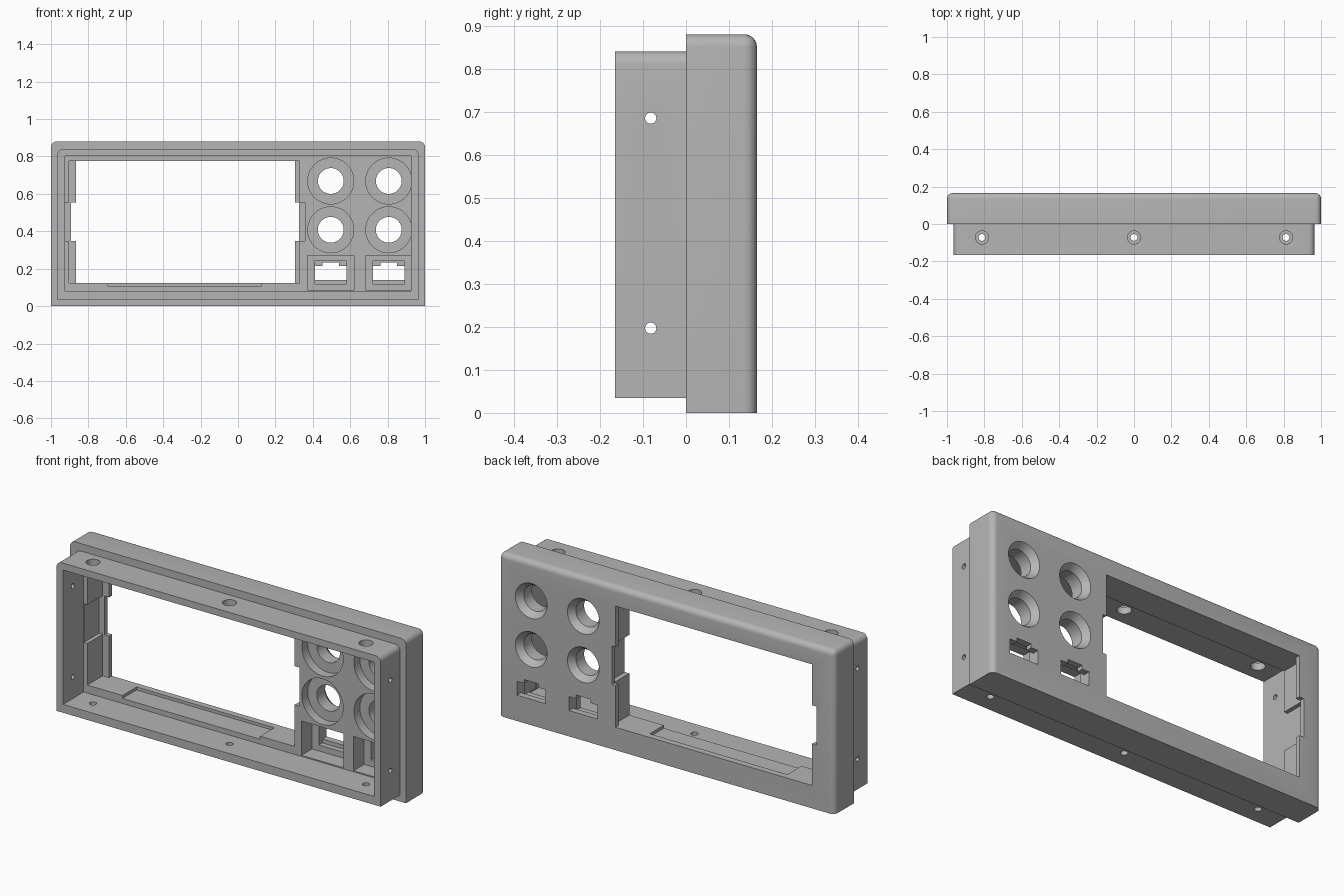
import bpy, bmesh, math
from mathutils import Matrix, Vector

cube = bpy.data.objects.get("Cube")
if cube:
    bpy.data.objects.remove(cube, do_unlink=True)

gray = bpy.data.materials.new("plastic gray")
gray.use_nodes = True
color = (0.46, 0.46, 0.46, 1)
gray.diffuse_color = color
gray.node_tree.nodes["Principled BSDF"].inputs["Base Color"].default_value = color


def finish(bm, name):
    mesh = bpy.data.meshes.new(name)
    bm.to_mesh(mesh)
    bm.free()
    mesh.materials.append(gray)
    obj = bpy.data.objects.new(name, mesh)
    bpy.context.collection.objects.link(obj)
    return obj


def box(name, x, y, z, round_rule=None, radius=0.03):
    """Box from three (low, high) spans; edges picked by round_rule are rounded."""
    bm = bmesh.new()
    bmesh.ops.create_cube(bm, size=1)
    for v in bm.verts:
        v.co = Vector([s[0] if c < 0 else s[1] for c, s in zip(v.co, (x, y, z))])
    if round_rule:
        edges = [e for e in bm.edges
                 if round_rule((e.verts[0].co + e.verts[1].co) / 2)]
        bmesh.ops.bevel(bm, geom=edges, offset=radius, segments=6,
                        profile=0.5, affect='EDGES')
    return finish(bm, name)


def rod(name, axis, center, length, r, r_end=None):
    """Cylinder or cone centred on a point; r_end is the radius at the + end."""
    bm = bmesh.new()
    turn = {'X': Matrix.Rotation(math.pi / 2, 4, 'Y'),
            'Y': Matrix.Rotation(-math.pi / 2, 4, 'X'),
            'Z': Matrix.Identity(4)}[axis]
    bmesh.ops.create_cone(bm, cap_ends=True, segments=48, radius1=r,
                          radius2=r if r_end is None else r_end, depth=length,
                          matrix=Matrix.Translation(center) @ turn)
    return finish(bm, name)


def combine(target, tool, operation='DIFFERENCE'):
    tool.hide_render = True
    mod = target.modifiers.new("bool", 'BOOLEAN')
    mod.operation = operation
    mod.solver = 'EXACT'
    mod.object = tool
    bpy.context.view_layer.objects.active = target
    bpy.ops.object.modifier_apply(modifier=mod.name)
    bpy.data.objects.remove(tool, do_unlink=True)


# Rear bezel with rounded top, sides and back, and the narrower front sleeve
housing = box("panel_housing", (-1, 1), (0, 0.165), (0, 0.88),
              lambda m: m.y > 0.05 and m.z > 0.1)
sleeve = box("sleeve", (-0.965, 0.965), (-0.165, 0.05), (0.035, 0.84),
             lambda m: abs(m.x) > 0.9 and m.z > 0.8)
combine(housing, sleeve, 'UNION')

FACE = 0.01   # front of the thick rear panel
OUT = 0.2     # beyond the back


def cut_box(x, y, z):
    combine(housing, box("cutter", x, y, z))


def cut_rod(*args):
    combine(housing, rod("cutter", *args))


# Hollow of the sleeve
cut_box((-0.926, 0.926), (-OUT, FACE), (0.08, 0.803))

# Display window: deep pocket, thin back lip, side notches
bottom, top = 0.123, 0.775
cut_box((-0.904, 0.33), (-0.05, 0.14), (bottom, top))
cut_box((-0.866, 0.305), (-0.05, OUT), (bottom, top))
cut_box((-0.925, 0.358), (-0.05, 0.14), (0.347, 0.555))
cut_box((-0.893, 0.326), (-0.05, OUT), (0.347, 0.555))
# Shallow recess in the window sill
cut_box((-0.695, 0.125), (-0.05, 0.13), (0.107, 0.2))

for x in (0.496, 0.806):
    # Round connector holes with front pocket and flared back
    for z in (0.669, 0.408):
        cut_rod('Y', (x, -0.02, z), 0.16, 0.123)
        cut_rod('Y', (x, 0.1, z), 0.3, 0.069)
        cut_rod('Y', (x, 0.15, z), 0.04, 0.069, 0.098)
    # Socket pocket, inner step and keyed opening
    cut_box((x - 0.125, x + 0.124), (-0.05, 0.1), (0.086, 0.27))
    cut_box((x - 0.085, x + 0.085), (0.05, 0.13), (0.118, 0.24))
    cut_box((x - 0.085, x + 0.085), (0.05, OUT), (0.139, 0.214))
    cut_box((x - 0.043, x + 0.043), (0.05, OUT), (0.16, 0.234))

# Screw holes: wide in the top wall, narrow in the bottom wall
for x in (-0.813, 0, 0.813):
    cut_rod('Z', (x, -0.072, 0.82), 0.12, 0.035)
    cut_rod('Z', (x, -0.072, 0.05), 0.12, 0.018)

# Small screw holes through both side walls
for side in (-1, 1):
    for z in (0.197, 0.685):
        cut_rod('X', (side * 0.95, -0.082, z), 0.1, 0.013)

bpy.ops.object.select_all(action='DESELECT')
housing.select_set(True)
bpy.context.view_layer.objects.active = housing
bpy.ops.object.shade_smooth_by_angle(angle=math.radians(30))
